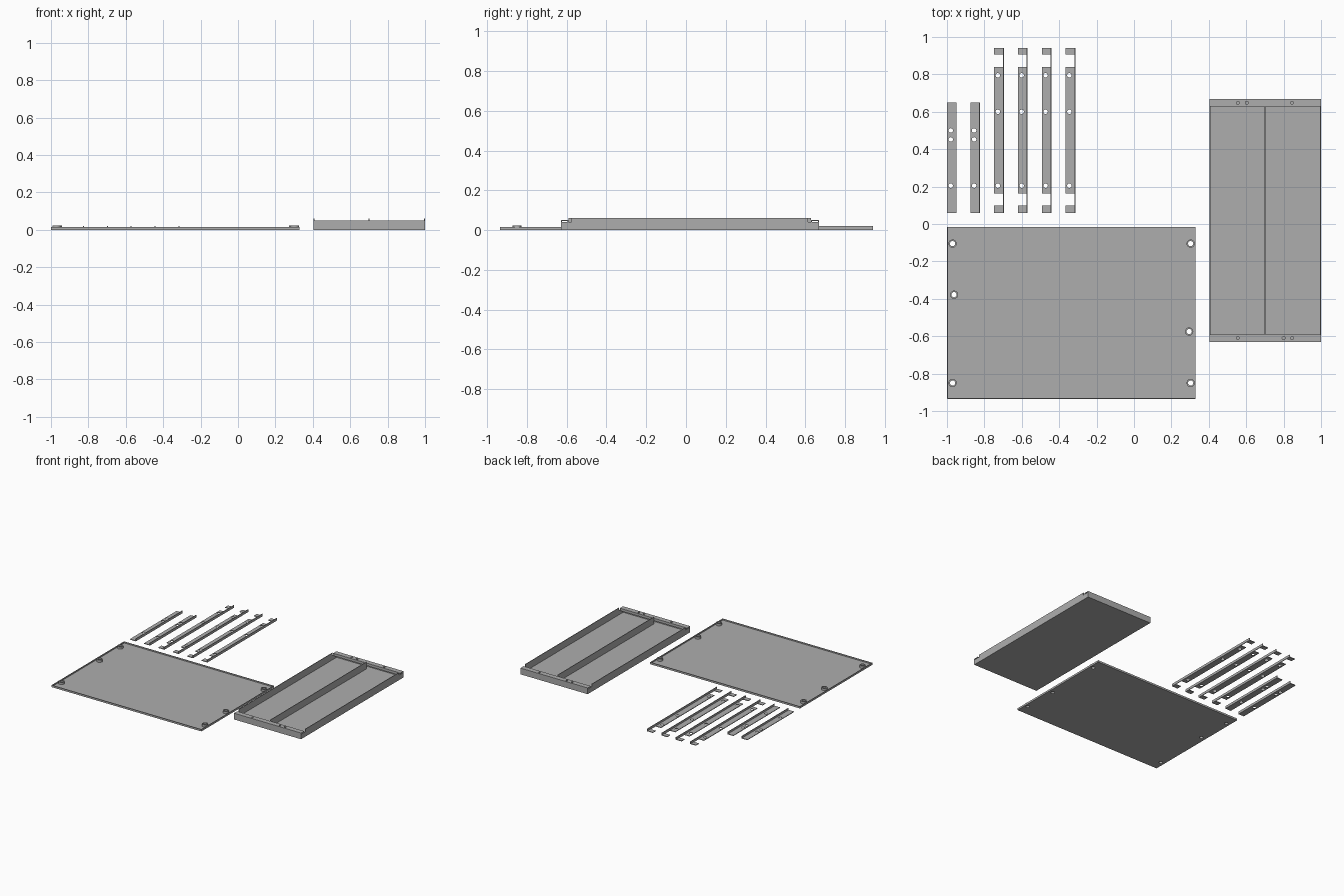
import bpy, bmesh
from mathutils import Matrix, Vector

if "Cube" in bpy.data.objects:
    bpy.data.objects.remove(bpy.data.objects["Cube"], do_unlink=True)

metal = bpy.data.materials.new("grey sheet metal")
metal.use_nodes = True
GREY = (0.42, 0.42, 0.42, 1)
metal.diffuse_color = GREY
metal.node_tree.nodes["Principled BSDF"].inputs["Base Color"].default_value = GREY


def finish(bm, name):
    bmesh.ops.recalc_face_normals(bm, faces=bm.faces)
    mesh = bpy.data.meshes.new(name)
    bm.to_mesh(mesh)
    bm.free()
    mesh.materials.append(metal)
    obj = bpy.data.objects.new(name, mesh)
    bpy.context.collection.objects.link(obj)
    return obj


def box(name, x0, x1, y0, y1, z0, z1):
    bm = bmesh.new()
    centre = Vector((x0 + x1, y0 + y1, z0 + z1)) / 2
    size = Matrix.Diagonal((x1 - x0, y1 - y0, z1 - z0, 1))
    bmesh.ops.create_cube(bm, size=1, matrix=Matrix.Translation(centre) @ size)
    return finish(bm, name)


def drill(obj, points, radius):
    """Cut round vertical holes through a sheet."""
    bm = bmesh.new()
    for x, y in points:
        bmesh.ops.create_cone(bm, cap_ends=True, segments=20, radius1=radius,
                              radius2=radius, depth=0.3,
                              matrix=Matrix.Translation((x, y, 0)))
    cutter = finish(bm, "hole_cutter")
    cutter.hide_render = True
    mod = obj.modifiers.new("holes", "BOOLEAN")
    mod.operation = "DIFFERENCE"
    mod.solver = "EXACT"
    mod.object = cutter
    bpy.context.view_layer.objects.active = obj
    bpy.ops.object.modifier_apply(modifier=mod.name)
    bpy.data.objects.remove(cutter, do_unlink=True)


def tube(name, x, y, z0, z1, outer, inner):
    """Hollow standoff spun from a rectangular section."""
    bm = bmesh.new()
    section = [(inner, z0), (outer, z0), (outer, z1), (inner, z1)]
    verts = [bm.verts.new((r, 0, z)) for r, z in section]
    edges = [bm.edges.new((verts[i - 1], verts[i])) for i in range(4)]
    bmesh.ops.spin(bm, geom=verts + edges, axis=(0, 0, 1), cent=(0, 0, 0),
                   angle=6.2831853, steps=20)
    bmesh.ops.remove_doubles(bm, verts=bm.verts, dist=0.0001)
    bmesh.ops.translate(bm, verts=bm.verts, vec=(x, y, 0))
    obj = finish(bm, name)
    bpy.ops.object.select_all(action="DESELECT")
    obj.select_set(True)
    bpy.context.view_layer.objects.active = obj
    bpy.ops.object.shade_smooth_by_angle()


T = 0.005  # sheet thickness

# Flat cover with a low folded rim and hollow standoffs
L, R, F, B, RIM = -1, 0.33, -0.935, -0.015, 0.015
cover = box("cover_sheet", L, R, F, B, 0, T)
mounts = [(-0.97, -0.105), (0.303, -0.105), (-0.962, -0.378),
          (0.295, -0.575), (-0.97, -0.85), (0.303, -0.85)]
drill(cover, mounts, 0.014)
for side, x in (("right", L), ("left", R - T)):
    box("cover_rim_" + side, x, x + T, F, B, T, RIM)
for side, y in (("front", F), ("back", B - T)):
    box("cover_rim_" + side, L + T, R - T, y, y + T, T, RIM)
for x, y in mounts:
    tube("cover_standoff", x, y, T, 0.023, 0.022, 0.014)

# Tray with side walls, divider and folded end flanges
L, R, F, B = 0.405, 1, -0.63, 0.668
LOW, HIGH, FLANGE = 0.05, 0.06, 0.04
box("tray_floor", L, R, F, B, 0, T)
for side, x in (("right", L), ("left", R - T)):
    box("tray_wall_" + side, x, x + T, F + 0.055, B - 0.055, T, HIGH)
    for end, y0, y1 in (("front", F + T, F + 0.055), ("back", B - 0.055, B - T)):
        box(f"tray_corner_{side}_{end}", x, x + T, y0, y1, T, LOW - 0.01)
box("tray_divider", 0.697, 0.697 + T, F + 0.04, B - 0.04, T, HIGH)
flange_holes = {"front": [(x, F + 0.02) for x in (0.555, 0.8, 0.845)],
                "back": [(x, B - 0.02) for x in (0.555, 0.603, 0.845)]}
for end, edge, inward in (("front", F, 1), ("back", B, -1)):
    def span(a, b):
        return sorted((edge + inward * a, edge + inward * b))
    box("tray_end_" + end, L, R, *span(0, T), T, LOW)
    flange = box("tray_flange_" + end, L, R, *span(T, FLANGE), LOW - T, LOW)
    drill(flange, flange_holes[end], 0.008)
    box("tray_lip_" + end, L + T, R - T, *span(FLANGE - T, FLANGE), 0.03, LOW - T)

# Angle rails: flat foot, drilled, with an upright fold on the left
WIDTH, TALL, START = 0.052, 0.02, 0.06


def rail(name, x, end, foot, holes, tabs=()):
    fold = x + WIDTH - T
    flat = box(name + "_foot", x, fold, *foot, 0, T)
    drill(flat, [(x + 0.02, y) for y in holes], 0.012)
    for y0, y1 in tabs:
        box(name + "_tab", x, fold, y0, y1, 0, T)
    box(name + "_fold", fold, x + WIDTH, START, end, 0, TALL)


for x in (-1, -0.875):
    rail("short_rail", x, 0.65, (START, 0.65), (0.205, 0.452, 0.5))
for i in range(4):
    rail("long_rail", -0.748 + 0.1275 * i, 0.942, (0.163, 0.84),
         (0.205, 0.6, 0.795), ((START, 0.098), (0.905, 0.942)))
